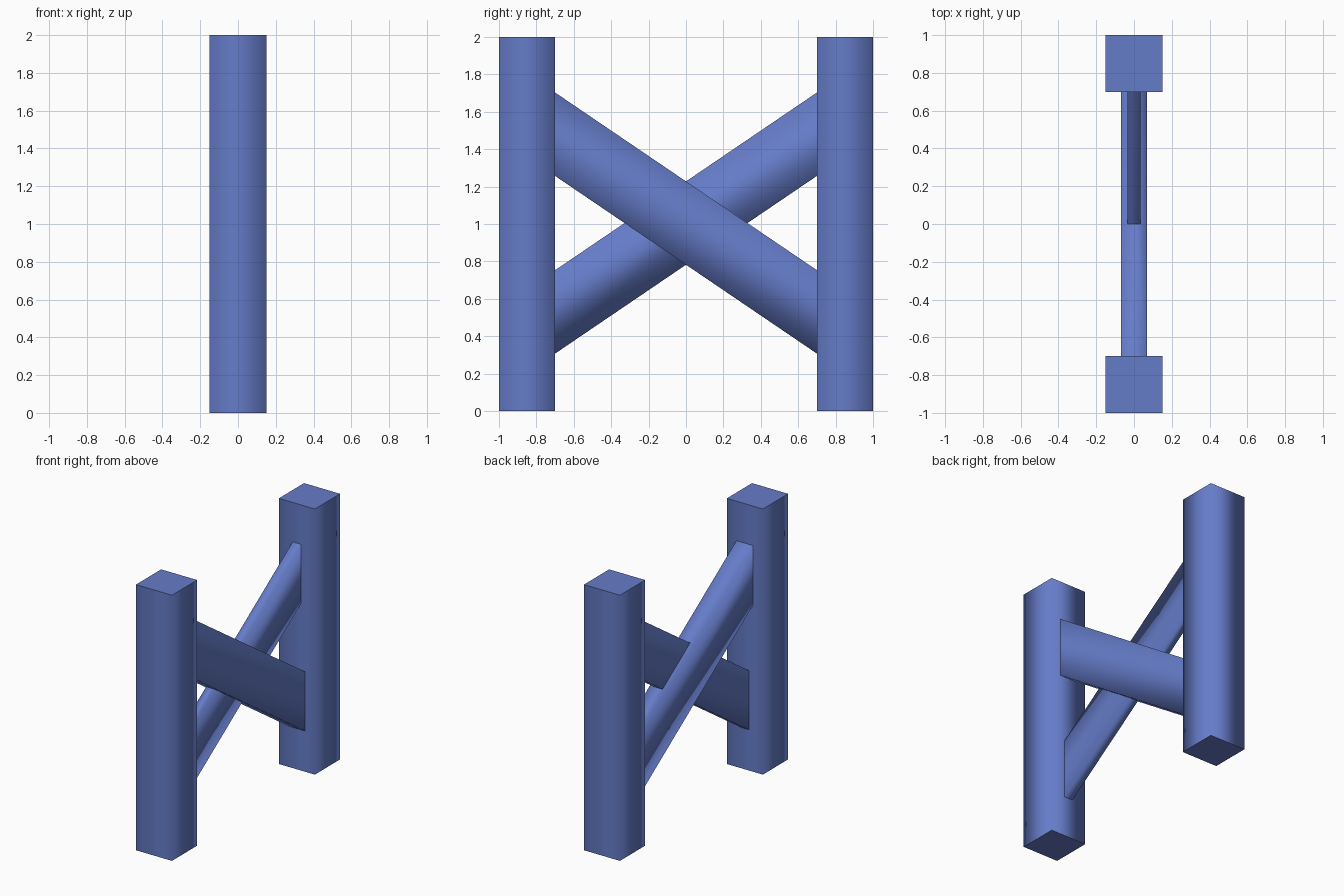
import bpy, bmesh

if "Cube" in bpy.data.objects:
    bpy.data.objects.remove(bpy.data.objects["Cube"])

blue = bpy.data.materials.new("blue")
blue.diffuse_color = (0.13, 0.20, 0.58, 1.0)
blue.use_nodes = True
blue.node_tree.nodes["Principled BSDF"].inputs["Base Color"].default_value = blue.diffuse_color


def prism(name, loop, offset):
    """Extrude a four-point loop; sides shade smooth, both caps stay flat."""
    bm = bmesh.new()
    a = [bm.verts.new(p) for p in loop]
    b = [bm.verts.new([p[i] + offset[i] for i in range(3)]) for p in loop]
    caps = [bm.faces.new(a), bm.faces.new(b)]
    n = len(loop)
    for i in range(n):
        j = (i + 1) % n
        bm.faces.new((a[i], a[j], b[j], b[i])).smooth = True
    for cap in caps:
        for e in cap.edges:
            e.smooth = False
    bmesh.ops.recalc_face_normals(bm, faces=bm.faces[:])
    mesh = bpy.data.meshes.new(name)
    bm.to_mesh(mesh)
    bm.free()
    mesh.materials.append(blue)
    obj = bpy.data.objects.new(name, mesh)
    bpy.context.collection.objects.link(obj)
    return obj


# Two square upright posts
for name, y in (("front_post", -0.85), ("back_post", 0.85)):
    h = 0.15
    prism(name, [(-h, y - h, 0), (h, y - h, 0), (h, y + h, 0), (-h, y + h, 0)],
          (0, 0, 2))

# Crossed braces, cut vertically where they meet the posts
for name, w, z0, z1 in (("thick_brace", 0.07, 1.48, 0.53),
                        ("thin_brace", 0.035, 0.53, 1.48)):
    t = 0.223
    prism(name, [(-w, -0.7, z0 - t), (w, -0.7, z0 - t),
                 (w, -0.7, z0 + t), (-w, -0.7, z0 + t)],
          (0, 1.4, z1 - z0))
